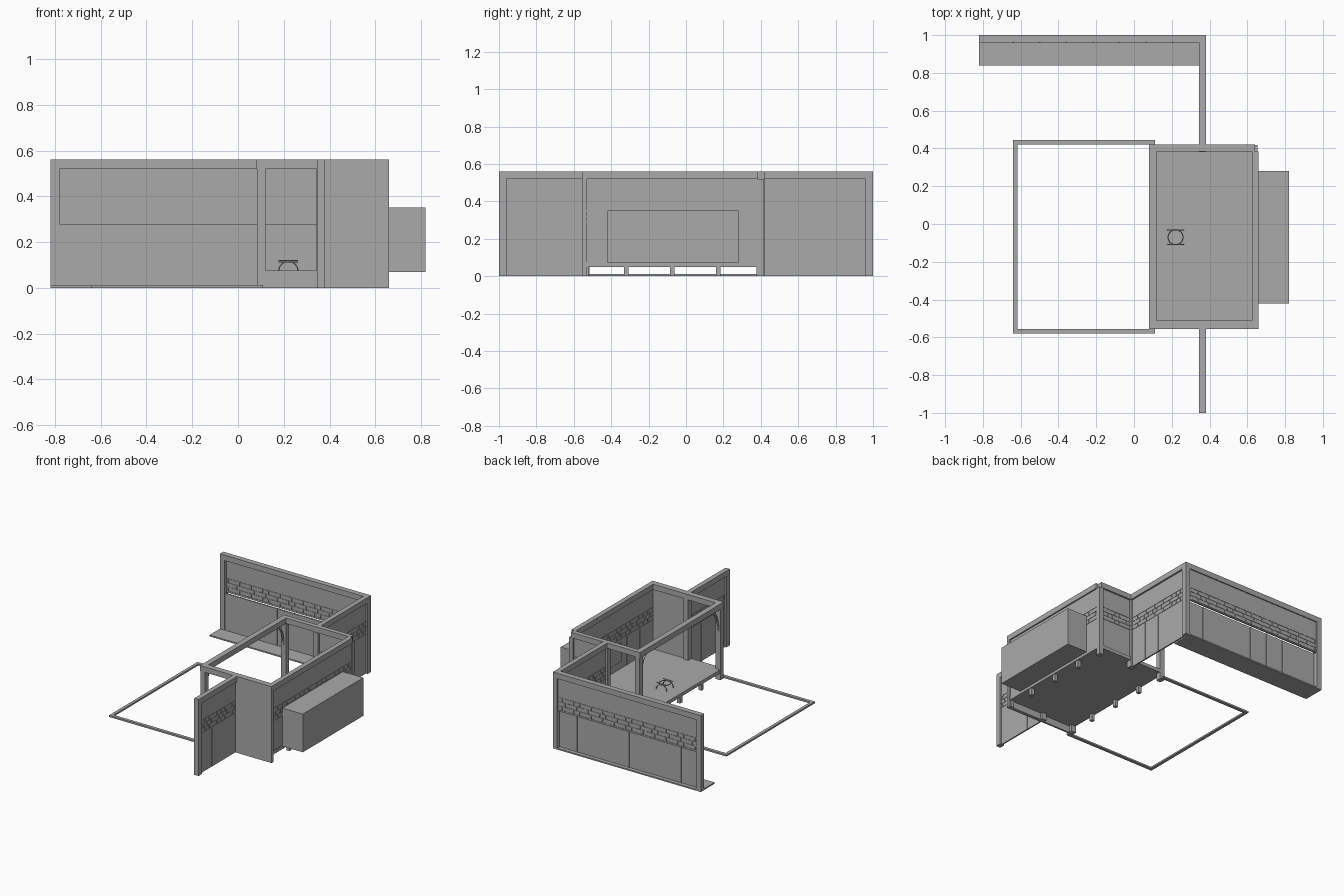
import bpy, bmesh, math
from mathutils import Matrix, Vector

if "Cube" in bpy.data.objects:
    bpy.data.objects.remove(bpy.data.objects["Cube"], do_unlink=True)

GREY = (0.4, 0.4, 0.4, 1)
mat = bpy.data.materials.new("plain_grey")
mat.use_nodes = True
mat.diffuse_color = GREY
mat.node_tree.nodes["Principled BSDF"].inputs["Base Color"].default_value = GREY

H = 0.56      # wall height
BEAM = 0.52   # underside of the top beams
MID = 0.28    # split between lower panels and upper boards
DECK = 0.075  # platform top


def build(name, boxes):
    """One object from boxes given as (x0, x1, y0, y1, z0, z1)."""
    bm = bmesh.new()
    for x0, x1, y0, y1, z0, z1 in boxes:
        size = Matrix.Diagonal((x1 - x0, y1 - y0, z1 - z0, 1))
        mid = Matrix.Translation(((x0 + x1) / 2, (y0 + y1) / 2, (z0 + z1) / 2))
        bmesh.ops.create_cube(bm, size=1, matrix=mid @ size)
    mesh = bpy.data.meshes.new(name)
    bm.to_mesh(mesh)
    bm.free()
    mesh.materials.append(mat)
    obj = bpy.data.objects.new(name, mesh)
    bpy.context.collection.objects.link(obj)
    return obj


def tube(name, points, radius, closed=False):
    """Thin bent rod through the points."""
    curve = bpy.data.curves.new(name, "CURVE")
    curve.dimensions = "3D"
    curve.bevel_depth = radius
    curve.bevel_resolution = 1
    curve.use_fill_caps = True
    line = curve.splines.new("POLY")
    line.points.add(len(points) - 1)
    for p, co in zip(line.points, points):
        p.co = (*co, 1)
    line.use_cyclic_u = closed
    curve.materials.append(mat)
    obj = bpy.data.objects.new(name, curve)
    bpy.context.collection.objects.link(obj)


def screen(name, along, u0, u1, low, high, bays, bottom=0.0):
    """Panelled wall: low and high are depth ranges of lower panels and upper boards."""
    def box(a, b, depth, z0, z1):
        if along == "x":
            return (a, b, *depth, z0, z1)
        return (*depth, a, b, z0, z1)

    def proud(depth, by):
        return (depth[0] - by, depth[1] + by)

    build(name + "_lower_panels", [box(u0, u1, low, bottom, MID)])
    build(name + "_upper_board", [box(u0, u1, high, MID, BEAM)])
    step = (u1 - u0) / bays
    build(name + "_stiles", [box(u0 + i * step - 0.004, u0 + i * step + 0.004,
                                 proud(low, 0.003), bottom, MID)
                             for i in range(1, bays)])
    # lattice band: rails with staggered short bars
    rows, z0, z1 = 3, MID + 0.01, MID + 0.1
    rise = (z1 - z0) / rows
    bars = [box(u0, u1, proud(high, 0.003), z0 + r * rise - 0.003, z0 + r * rise + 0.003)
            for r in range(rows + 1)]
    cell = step / 3
    for r in range(rows):
        for i in range(bays * 3):
            u = u0 + (i + 0.25 + 0.5 * (r % 2)) * cell
            bars.append(box(u - 0.002, u + 0.002, proud(high, 0.003),
                            z0 + r * rise, z0 + (r + 1) * rise))
    build(name + "_lattice", bars)


# Long back wall: lower panels and upper boards sit in two tracks
screen("back_wall", "x", -0.78, 0.345, (0.962, 0.972), (0.982, 0.992), 8)
build("back_wall_frame", [
    (-0.82, 0.38, 0.96, 1.0, BEAM, H),
    (-0.82, -0.78, 0.96, 1.0, 0, BEAM),
    (0.345, 0.38, 0.96, 1.0, 0, BEAM)])
build("back_wall_walkway", [(-0.82, 0.345, 0.84, 1.0, 0, 0.01)])

# Wing walls running to the back and to the front
for name, y0, y1 in (("back_wing", 0.42, 0.96), ("front_wing", -0.96, -0.555)):
    screen(name, "y", y0, y1, (0.357, 0.367), (0.357, 0.367), 4 if y0 > 0 else 3)
    build(name + "_beam", [(0.345, 0.38, y0, y1, BEAM, H)])
build("front_wing_post", [(0.345, 0.38, -1.0, -0.96, 0, H)])

# Room frame: posts and open ring of beams
build("room_posts", [
    (x, x + 0.038, y, y + 0.038, 0, BEAM)
    for x in (0.082, 0.343) for y in (-0.553, 0.382)]
    + [(0.622, 0.655, 0.385, 0.418, 0, BEAM)])
build("room_beams", [
    (0.08, 0.12, -0.555, 0.42, BEAM, H),
    (0.625, 0.66, -0.555, 0.385, BEAM, H),
    (0.12, 0.64, 0.385, 0.42, BEAM, H),
    (0.12, 0.625, -0.555, -0.512, BEAM, H)])

# Room walls
screen("room_side_wall", "y", -0.53, 0.385, (0.638, 0.65), (0.638, 0.65), 6, DECK)
screen("room_back_wall", "x", 0.38, 0.625, (0.398, 0.408), (0.398, 0.408), 2, 0.05)
build("room_front_wall", [(0.38, 0.66, -0.555, -0.53, 0, H)])
build("room_hatch", [(0.63, 0.638, -0.15, 0.0, 0.13, 0.27)])

# Raised floor with short legs and a front skirt
build("platform_floor", [(0.085, 0.655, -0.553, 0.415, 0.05, DECK)])
build("platform_skirt", [(0.12, 0.345, -0.553, -0.54, 0, 0.05)])
build("platform_legs", [
    (x, x + 0.025, y - 0.0125, y + 0.0125, 0, 0.05)
    for x in (0.09, 0.625) for y in (-0.535, -0.32, -0.073, 0.172, 0.39)])

# Closet box on the outer side
build("side_closet", [(0.655, 0.82, -0.42, 0.28, 0.07, 0.35)])

# Low border on the ground around the yard
build("yard_border", [
    (-0.64, -0.618, -0.58, 0.445, 0, 0.012),
    (-0.618, 0.11, -0.58, -0.557, 0, 0.012),
    (-0.618, 0.11, 0.422, 0.445, 0, 0.012)])

# Curved braces from the open-side posts to the beam
for name, y, side in (("front_brace", -0.515, 1), ("back_brace", 0.382, -1)):
    arc = [math.radians(a) for a in range(0, 91, 10)]
    tube(name, [(0.1, y + side * 0.1 * (1 - math.cos(a)), 0.36 + 0.165 * math.sin(a))
                for a in arc], 0.007)

# Small stand on the floor: ring, two arched legs and two end bars
CX, CY = 0.22, -0.07
turn = [math.radians(a) for a in range(0, 360, 20)]
tube("stand_ring", [(CX + 0.04 * math.cos(a), CY + 0.04 * math.sin(a), 0.113)
                    for a in turn], 0.003, True)
half = [math.radians(a) for a in range(0, 181, 15)]
for name, side in (("stand_front", -1), ("stand_back", 1)):
    y = CY + side * 0.038
    tube(name + "_arch", [(CX + 0.042 * math.cos(a), y, DECK + 0.04 * math.sin(a))
                          for a in half], 0.003)
    tube(name + "_bar", [(CX - 0.042, y, 0.12), (CX + 0.042, y, 0.12)], 0.003)
